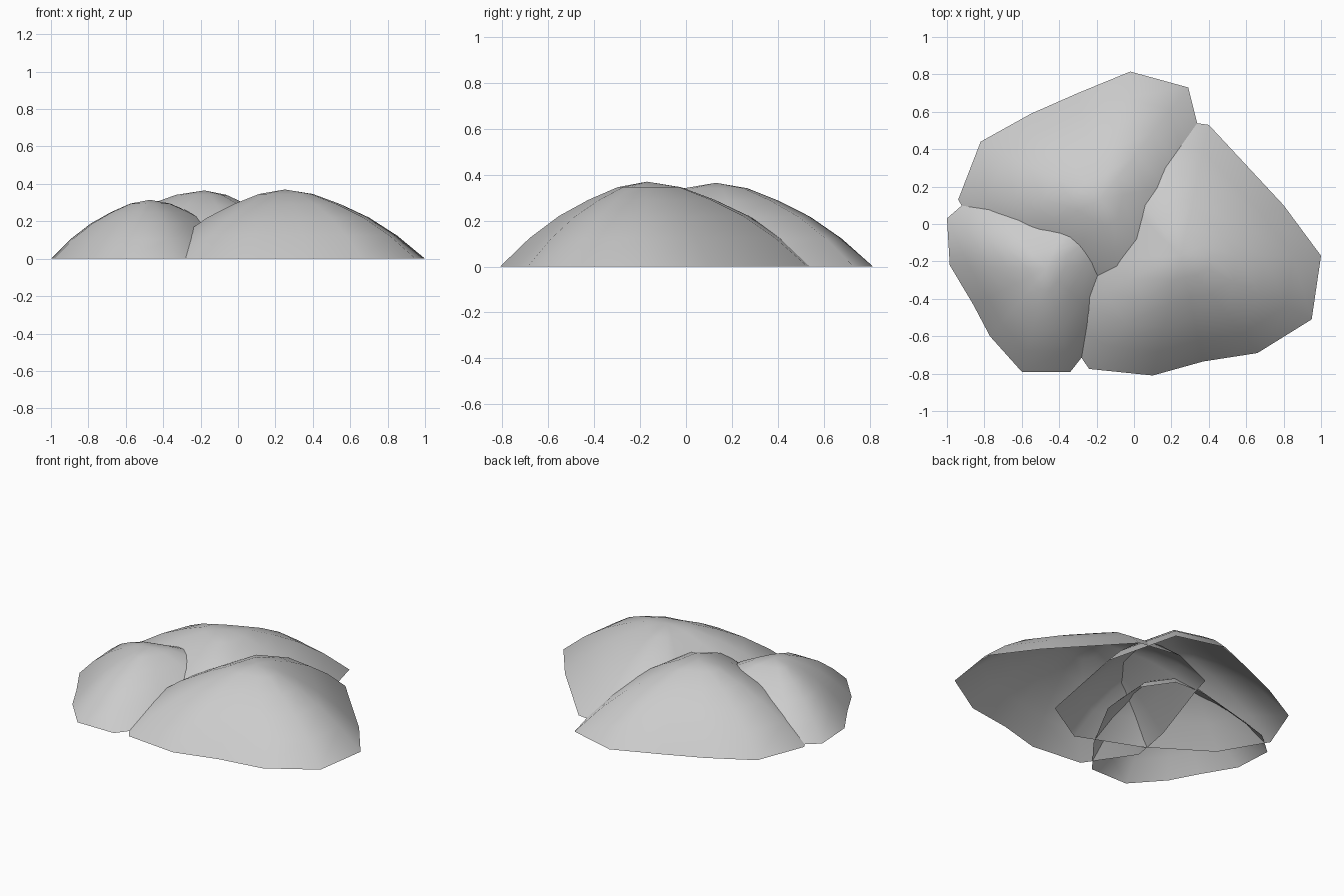
import bpy, bmesh

default = bpy.data.objects.get("Cube")
if default:
    bpy.data.objects.remove(default, do_unlink=True)

stone = bpy.data.materials.new("pale_grey_stone")
stone.use_nodes = True
grey = (0.6, 0.6, 0.6, 1)
stone.diffuse_color = grey
stone.node_tree.nodes["Principled BSDF"].inputs["Base Color"].default_value = grey

# Dome profile: (share of the rim radius, share of the height)
PROFILE = [(1, 0), (0.8, 0.335), (0.6, 0.595), (0.4, 0.785), (0.2, 0.935)]


def mound(name, apex, rim):
    """Open-bottomed dome: rim outline shrunk ring by ring up to the apex."""
    ax, ay, height = apex
    bm = bmesh.new()
    rings = [[bm.verts.new((ax + (x - ax) * r, ay + (y - ay) * r, height * h))
              for x, y in rim] for r, h in PROFILE]
    top = bm.verts.new(apex)
    n = len(rim)
    for i in range(n):
        j = (i + 1) % n
        for low, high in zip(rings, rings[1:]):
            bm.faces.new((low[i], low[j], high[j], high[i]))
        bm.faces.new((rings[-1][i], rings[-1][j], top))
    for face in bm.faces:
        face.smooth = True
    mesh = bpy.data.meshes.new(name)
    bm.to_mesh(mesh)
    bm.free()
    mesh.materials.append(stone)
    obj = bpy.data.objects.new(name, mesh)
    bpy.context.collection.objects.link(obj)


# Rims run counter-clockwise seen from above
mound("back_mound", (-0.18, 0.13, 0.365), [
    (0.29, -0.38), (0.41, 0.25), (0.29, 0.73), (-0.02, 0.815),
    (-0.3, 0.7), (-0.55, 0.59), (-0.82, 0.44), (-0.94, 0.13),
    (-0.77, -0.16), (-0.4, -0.4), (-0.01, -0.56)])

mound("left_front_mound", (0.25, -0.17, 0.37), [
    (0.8, 0.1), (0.4, 0.53), (0.12, 0.57), (-0.18, 0.44),
    (-0.22, 0.3), (-0.39, -0.2), (-0.44, -0.48), (-0.24, -0.775),
    (0.1, -0.81), (0.37, -0.735), (0.66, -0.69), (0.95, -0.51), (1, -0.17)])

mound("right_front_mound", (-0.47, -0.24, 0.315), [
    (0.05, -0.18), (0.07, 0.125), (-0.06, 0.31), (-0.24, 0.32),
    (-0.85, 0.16), (-1, 0.03), (-0.985, -0.22), (-0.86, -0.43),
    (-0.77, -0.6), (-0.6, -0.79), (-0.34, -0.79), (-0.15, -0.55)])
